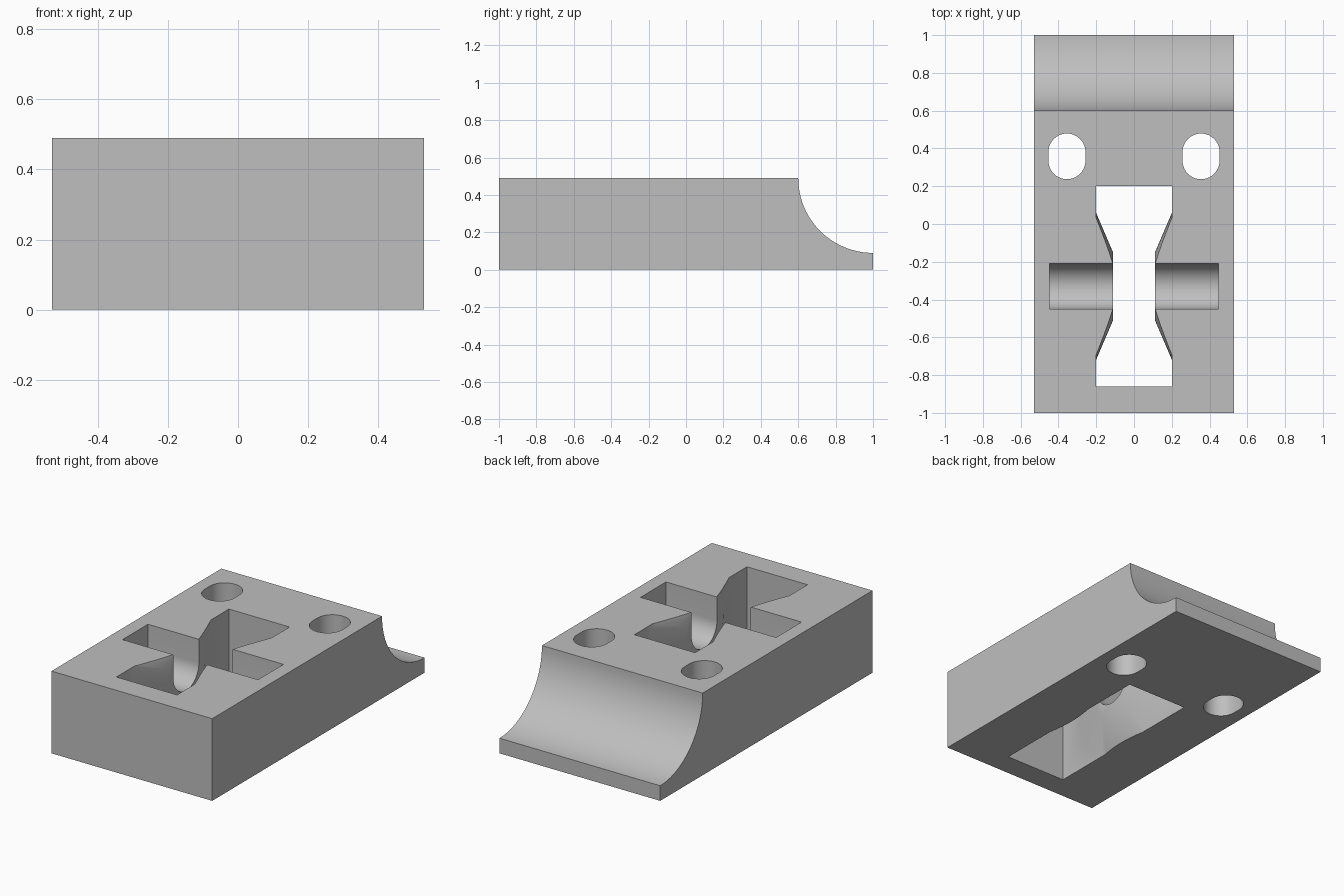
import bpy
import bmesh
import math
from mathutils import Matrix, Vector

if "Cube" in bpy.data.objects:
    bpy.data.objects.remove(bpy.data.objects["Cube"])

grey = bpy.data.materials.new("plain grey")
grey.diffuse_color = (0.52, 0.52, 0.52, 1)
grey.use_nodes = True
grey.node_tree.nodes["Principled BSDF"].inputs["Base Color"].default_value = grey.diffuse_color


def add_object(name, bm):
    bmesh.ops.recalc_face_normals(bm, faces=bm.faces)
    mesh = bpy.data.meshes.new(name)
    bm.to_mesh(mesh)
    bm.free()
    mesh.materials.append(grey)
    obj = bpy.data.objects.new(name, mesh)
    bpy.context.collection.objects.link(obj)
    return obj


def prism(name, points, direction):
    """Extrude a closed outline of 3D points along a direction."""
    bm = bmesh.new()
    face = bm.faces.new([bm.verts.new(p) for p in points])
    new = bmesh.ops.extrude_face_region(bm, geom=[face])["geom"]
    verts = [g for g in new if isinstance(g, bmesh.types.BMVert)]
    bmesh.ops.translate(bm, verts=verts, vec=Vector(direction))
    return add_object(name, bm)


def arc(cx, cy, r, start, end, steps):
    angles = [math.radians(start + (end - start) * i / steps) for i in range(steps + 1)]
    return [(cx + r * math.cos(a), cy + r * math.sin(a)) for a in angles]


def cut(target, cutter):
    mod = target.modifiers.new("cut", "BOOLEAN")
    mod.operation = "DIFFERENCE"
    mod.solver = "EXACT"
    mod.object = cutter
    bpy.context.view_layer.objects.active = target
    bpy.ops.object.modifier_apply(modifier=mod.name)
    bpy.data.objects.remove(cutter)


W, H = 0.53, 0.49           # half width and height of the block
AXLE_Y, AXLE_Z = -0.33, 0.35

# Block with a quarter-round cove along the back
side = [(-1, 0), (1, 0)] + arc(1, H, 0.4, 270, 180, 24) + [(-1, H)]
block = prism("block", [(-W, y, z) for y, z in side], (2 * W, 0, 0))

# Central opening, pinched by a conical boss on each side
opening = prism("opening_cutter",
                [(-0.2, -0.86, -0.2), (0.2, -0.86, -0.2), (0.2, 0.2, -0.2), (-0.2, 0.2, -0.2)],
                (0, 0, 0.95))
for sign in (-1, 1):
    bm = bmesh.new()
    bmesh.ops.create_cone(
        bm, cap_ends=True, segments=64, radius1=0.18, radius2=0.50, depth=0.137,
        matrix=Matrix.Translation((sign * (0.111 + 0.0685), AXLE_Y, AXLE_Z))
        @ Matrix.Rotation(sign * math.pi / 2, 4, "Y"))
    cut(opening, add_object("boss_cutter", bm))
cut(block, opening)

# Round-bottomed axle groove, open at the top
groove = arc(AXLE_Y, AXLE_Z, 0.12, 180, 360, 24) + [(AXLE_Y + 0.12, 0.7), (AXLE_Y - 0.12, 0.7)]
cut(block, prism("groove_cutter", [(-0.447, y, z) for y, z in groove], (0.894, 0, 0)))

# Pair of oval through-holes
for sign in (-1, 1):
    x = sign * 0.355
    oval = arc(x, 0.381, 0.098, 0, 180, 20) + arc(x, 0.335, 0.098, 180, 360, 20)
    cut(block, prism("hole_cutter", [(px, py, -0.2) for px, py in oval], (0, 0, 1)))

# Smooth the curved walls, keep the edges crisp
bpy.context.view_layer.objects.active = block
block.select_set(True)
bpy.ops.object.shade_smooth_by_angle(angle=math.radians(25))
